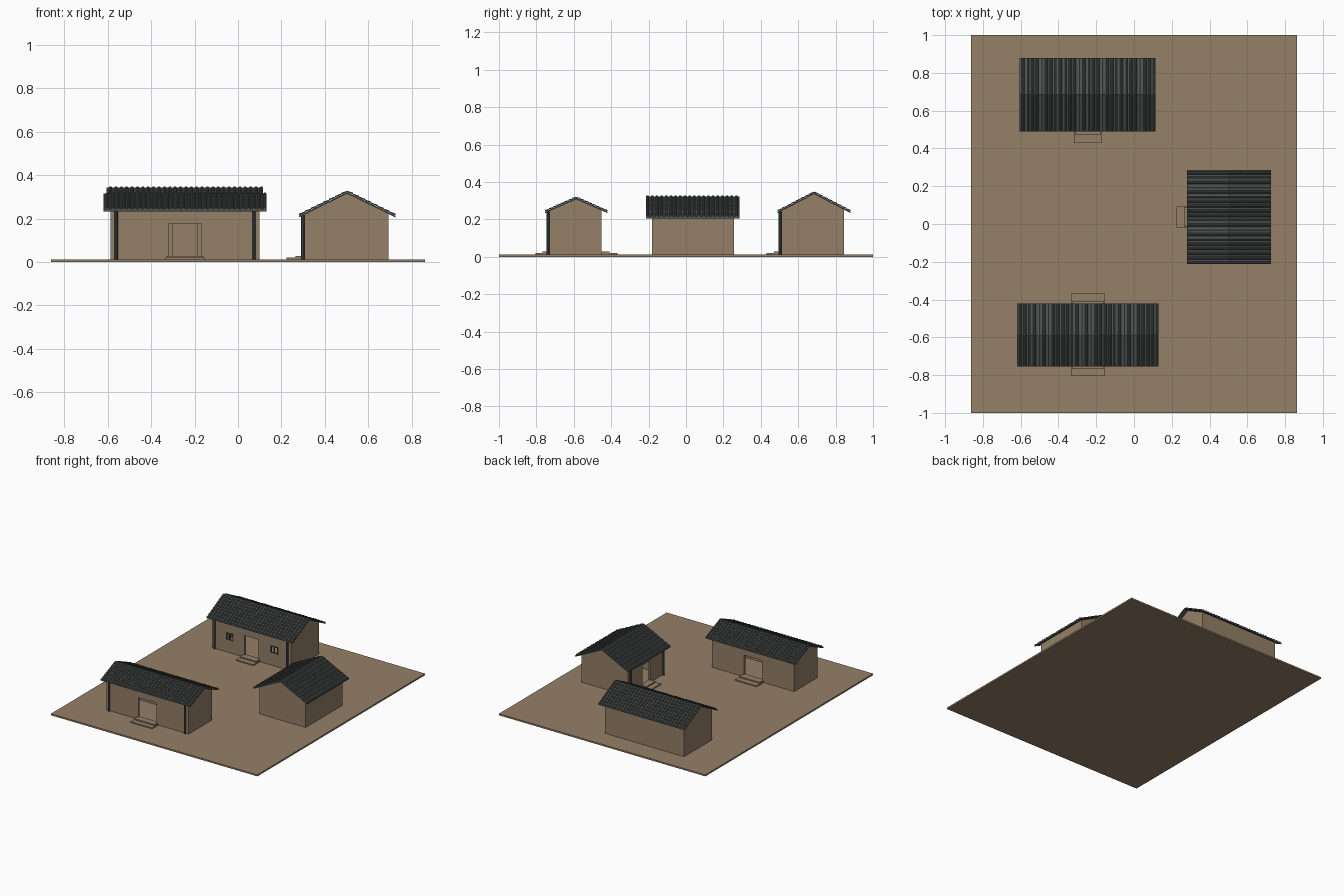
import bpy, bmesh, math

if "Cube" in bpy.data.objects:
    bpy.data.objects.remove(bpy.data.objects["Cube"], do_unlink=True)


def material(name, rgb):
    m = bpy.data.materials.new(name)
    m.use_nodes = True
    m.diffuse_color = (*rgb, 1)
    m.node_tree.nodes["Principled BSDF"].inputs["Base Color"].default_value = (*rgb, 1)
    return m


EARTH = material("earth_tan", (0.30, 0.215, 0.135))
SLATE = material("slate_grey", (0.072, 0.085, 0.079))
GROUND = 0.012
SLAB, RIB = 0.008, 0.007    # roof slab thickness, tile rib height


def finish(bm, name, mat, place):
    """Turn a bmesh into an object placed at (x, y, turn)."""
    bmesh.ops.recalc_face_normals(bm, faces=bm.faces)
    me = bpy.data.meshes.new(name)
    bm.to_mesh(me)
    bm.free()
    me.materials.append(mat)
    ob = bpy.data.objects.new(name, me)
    ob.location = (place[0], place[1], 0)
    ob.rotation_euler.z = place[2]
    bpy.context.collection.objects.link(ob)
    return ob


def prism(name, profile, x0, x1, mat, place):
    """Extrude a (y, z) profile along x."""
    bm = bmesh.new()
    face = bm.faces.new([bm.verts.new((x0, y, z)) for y, z in profile])
    new = bmesh.ops.extrude_face_region(bm, geom=[face])["geom"]
    moved = [v for v in new if isinstance(v, bmesh.types.BMVert)]
    bmesh.ops.translate(bm, verts=moved, vec=(x1 - x0, 0, 0))
    return finish(bm, name, mat, place)


def box(name, x, y, z, mat, place):
    return prism(name, [(y[0], z[0]), (y[1], z[0]), (y[1], z[1]), (y[0], z[1])],
                 x[0], x[1], mat, place)


def cut(ob, cutter):
    """Subtract the cutter from the object and remove the cutter."""
    mod = ob.modifiers.new("opening", "BOOLEAN")
    mod.operation, mod.solver, mod.object = "DIFFERENCE", "EXACT", cutter
    bpy.context.view_layer.update()
    bpy.context.view_layer.objects.active = ob
    bpy.ops.object.modifier_apply(modifier=mod.name)
    bpy.data.objects.remove(cutter, do_unlink=True)


def tiles(name, length, half, ridge, slope, place):
    """Ribbed roof tiles in overlapping courses down both slopes."""
    count = round(length / 0.025)
    pitch = length / count
    shape = [(0, 0), (0.4, 0), (0.48, 0.7), (0.7, 1), (0.92, 0.7)]
    across = [(-length / 2 + (i + f) * pitch, h) for i in range(count) for f, h in shape]
    across.append((length / 2, 0))
    courses = 8
    side = []                       # (distance, rib scale, lift) from ridge to eave
    for c in range(courses):
        side += [(half * c / courses, 0.8, 0), (half * (c + 1) / courses, 1, 0.0025)]
    side.append((half, 0, -0.002))
    rows = [(-d, s, l) for d, s, l in reversed(side)] + side[1:]
    bm = bmesh.new()
    grid = [[bm.verts.new((x, d, ridge - RIB - slope * abs(d) + RIB * h * s + l))
             for x, h in across] for d, s, l in rows]
    for a, b in zip(grid, grid[1:]):
        for i in range(len(across) - 1):
            bm.faces.new((a[i], a[i + 1], b[i + 1], b[i]))
    return finish(bm, name, SLATE, place)


def house(name, place, wall_len, wall_half, shift, roof_len, roof_half, ridge, slope,
          door, step, reach, back_reach=None, windows=()):
    under = ridge - RIB - SLAB

    # hollow gabled walls
    def gable(inset, base):
        h = wall_half - inset
        top = [(y, under - slope * abs(y) - inset * 0.8) for y in (shift + h, 0, shift - h)]
        return [(shift - h, base), (shift + h, base)] + top
    walls = prism(name + "_walls", gable(0, 0.008), -wall_len / 2, wall_len / 2, EARTH, place)
    inner = wall_len / 2 - 0.015
    cut(walls, prism("cavity", gable(0.015, -0.05), -inner, inner, EARTH, place))

    # doorways, with two steps outside each
    front = shift - wall_half
    sides = [(-1, front, reach)]
    if back_reach:
        sides.append((1, shift + wall_half, back_reach))
    for sign, wall, out in sides:
        tag = "_front" if sign < 0 else "_back"
        cut(walls, box("doorway", (-door / 2, door / 2), (wall - 0.03, wall + 0.03),
                       (0.0, 0.175), EARTH, place))
        for part, far, width, high in (("_lower_step", out, step, 0.02),
                                       ("_upper_step", out / 2, step * 0.94, 0.029)):
            ys = sorted((wall - sign * 0.012, wall + sign * far))
            box(name + tag + part, (-width / 2, width / 2), ys, (0.008, high), EARTH, place)

    # windows with a frame and a centre bar
    for wx in windows:
        w, low, high, bar = 0.031, 0.105, 0.16, 0.007
        cut(walls, box("window_hole", (wx - w, wx + w), (front - 0.03, front + 0.03),
                       (low, high), EARTH, place))
        ys = (front - 0.003, front + 0.006)
        for x in (wx - w, wx - bar / 2, wx + w - bar):
            box(name + "_window_bar", (x, x + bar), ys, (low, high), SLATE, place)
        for z in (low, high - bar):
            box(name + "_window_rail", (wx - w, wx + w), ys, (z, z + bar), SLATE, place)

    # porch posts
    for sign in (-1, 1):
        bm = bmesh.new()
        y = front - 0.0075
        tall = under - slope * abs(y) + 0.003 - GROUND
        bmesh.ops.create_cone(bm, cap_ends=True, segments=10, radius1=0.008,
                              radius2=0.008, depth=tall)
        bmesh.ops.translate(bm, verts=bm.verts,
                            vec=(sign * (wall_len / 2 - 0.026), y, GROUND + tall / 2))
        finish(bm, name + "_post", SLATE, place)

    # roof slab and tiles
    top, drop = ridge - RIB, slope * roof_half
    chevron = [(-roof_half, top - drop), (0, top), (roof_half, top - drop),
               (roof_half, top - drop - SLAB), (0, top - SLAB), (-roof_half, top - drop - SLAB)]
    prism(name + "_roof_slab", chevron, -roof_len / 2, roof_len / 2, SLATE, place)
    tiles(name + "_roof_tiles", roof_len, roof_half, ridge, slope, place)


# courtyard ground
box("ground", (-0.862, 0.862), (-1, 1), (0, GROUND), EARTH, (0, 0, 0))

# three houses around the yard
house("gate_house", (-0.244, -0.587, 0), 0.687, 0.139, -0.004, 0.75, 0.167, 0.322, 0.44,
      door=0.152, step=0.18, reach=0.075, back_reach=0.085)
house("main_house", (-0.245, 0.685, 0), 0.66, 0.167, -0.008, 0.72, 0.195, 0.35, 0.52,
      door=0.115, step=0.145, reach=0.08, windows=(-0.18, 0.19))
house("side_house", (0.503, 0.037, -math.pi / 2), 0.44, 0.194, -0.003, 0.50, 0.223, 0.33, 0.49,
      door=0.085, step=0.112, reach=0.082)
